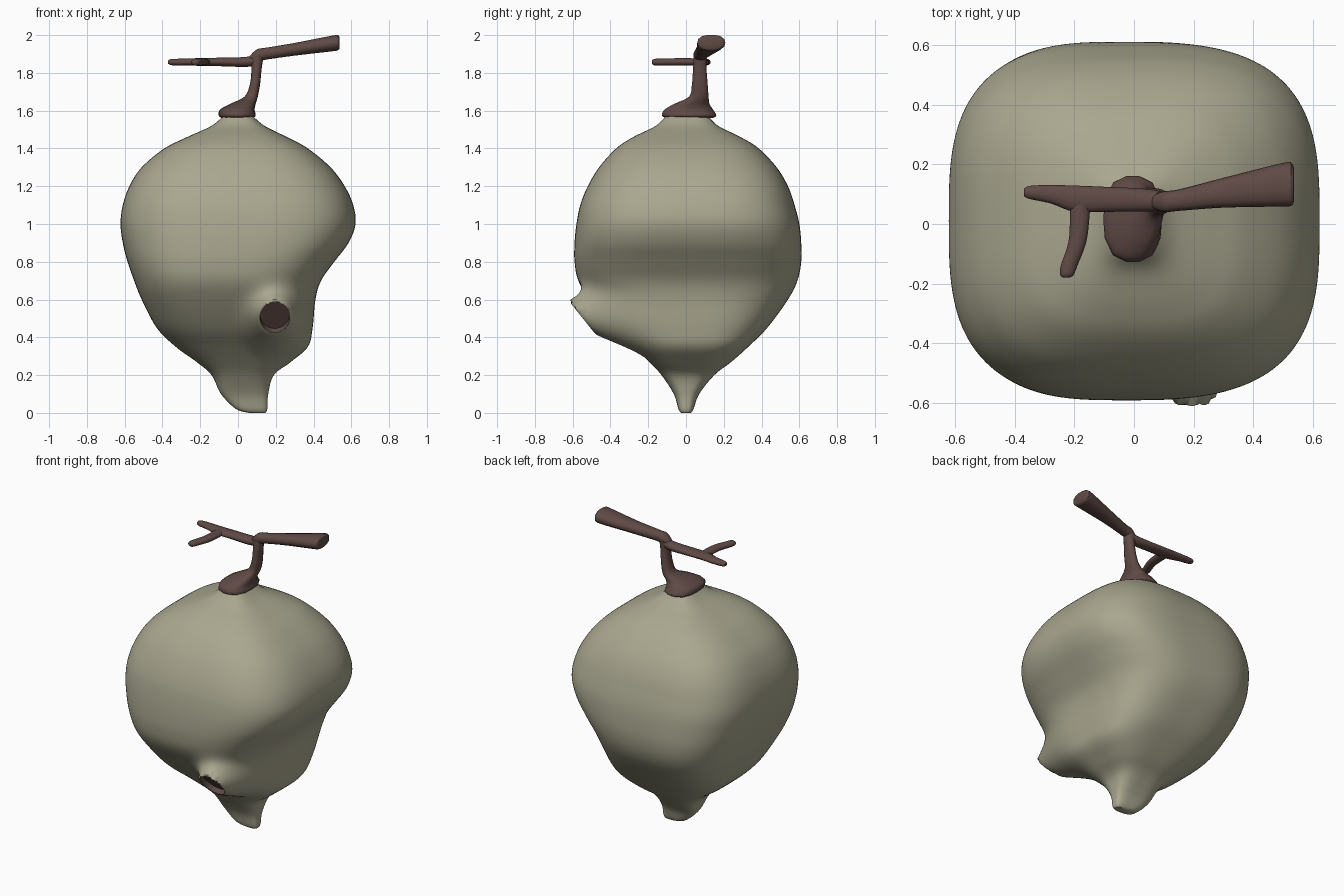
import bpy, bmesh, math
from mathutils import Vector

if "Cube" in bpy.data.objects:
    bpy.data.objects.remove(bpy.data.objects["Cube"])

X, Y, Z = Vector((1, 0, 0)), Vector((0, 1, 0)), Vector((0, 0, 1))


def material(name, rgb):
    m = bpy.data.materials.new(name)
    m.diffuse_color = (*rgb, 1)
    m.use_nodes = True
    m.node_tree.nodes["Principled BSDF"].inputs["Base Color"].default_value = m.diffuse_color
    return m


paper = material("khaki paper", (0.40, 0.385, 0.275))
bark = material("brown bark", (0.115, 0.068, 0.06))


def spline(rows, steps):
    """Catmull-Rom interpolation through rows of numbers."""
    out = []
    for i in range(len(rows) - 1):
        a, b, c, d = (rows[max(i - 1, 0)], rows[i], rows[i + 1],
                      rows[min(i + 2, len(rows) - 1)])
        for k in range(steps):
            t = k / steps
            out.append([q + 0.5 * t * (r - p + t * (2*p - 5*q + 4*r - s + t * (3*(q - r) + s - p)))
                        for p, q, r, s in zip(a, b, c, d)])
    return out + [list(rows[-1])]


def loft(name, rows, u, v, mats, sides=14, power=2.0, steps=4, warp=None):
    """Skin superellipse sections (cx, cy, cz, radius_u, radius_v)."""
    bm = bmesh.new()
    rings = []
    for cx, cy, cz, ru, rv in spline(rows, steps):
        ring = []
        for k in range(sides):
            a = 2 * math.pi * k / sides
            c, s = math.cos(a), math.sin(a)
            r = (abs(c) ** power + abs(s) ** power) ** (-1 / power)
            p = Vector((cx, cy, cz)) + u * (ru * r * c) + v * (rv * r * s)
            ring.append(bm.verts.new(warp(p, cy) if warp else p))
        rings.append(ring)
    for a, b in zip(rings, rings[1:]):
        for k in range(sides):
            j = (k + 1) % sides
            bm.faces.new((a[k], a[j], b[j], b[k]))
    bm.faces.new(rings[0])
    bm.faces.new(rings[-1])
    bmesh.ops.recalc_face_normals(bm, faces=bm.faces)
    me = bpy.data.meshes.new(name)
    bm.to_mesh(me)
    bm.free()
    ob = bpy.data.objects.new(name, me)
    bpy.context.collection.objects.link(ob)
    for m in mats:
        me.materials.append(m)
    return ob


def smooth(ob, angle=50):
    bpy.ops.object.select_all(action='DESELECT')
    ob.select_set(True)
    bpy.context.view_layer.objects.active = ob
    bpy.ops.object.shade_smooth_by_angle(angle=math.radians(angle))


# Nest body outline: z, x min, x max, y min, y max
outline = [
    (0.00, 0.06, 0.145, -0.025, 0.025), (0.02, -0.01, 0.155, -0.04, 0.04),
    (0.10, -0.09, 0.16, -0.065, 0.07), (0.20, -0.14, 0.19, -0.13, 0.15),
    (0.27, -0.22, 0.28, -0.195, 0.24), (0.35, -0.33, 0.37, -0.28, 0.33),
    (0.45, -0.43, 0.395, -0.39, 0.43), (0.60, -0.51, 0.41, -0.51, 0.54),
    (0.70, -0.55, 0.44, -0.57, 0.59), (0.80, -0.585, 0.51, -0.59, 0.61),
    (0.90, -0.61, 0.585, -0.59, 0.61), (1.00, -0.622, 0.622, -0.58, 0.60),
    (1.10, -0.61, 0.61, -0.56, 0.575), (1.20, -0.575, 0.565, -0.52, 0.54),
    (1.30, -0.51, 0.49, -0.46, 0.48), (1.40, -0.39, 0.37, -0.37, 0.385),
    (1.46, -0.27, 0.26, -0.28, 0.29), (1.52, -0.14, 0.14, -0.16, 0.17),
    (1.58, -0.07, 0.07, -0.10, 0.11)]
body_rows = [((a + b) / 2, (c + d) / 2, z, (b - a) / 2, (d - c) / 2)
             for z, a, b, c, d in outline]

# Entrance spout: pull the front surface onto a tilted rim plane
HX, HY, HZ, HR, TILT = 0.195, -0.55, 0.505, 0.09, 0.8


def spout(p, cy):
    dx, dz = p.x - HX, p.z - HZ
    r = math.hypot(dx, dz)
    if p.y < cy and r < HR + 0.16:
        rim_dz = dz * min(1, HR / max(r, 1e-6))
        w = (1 - max(0, r - HR) / 0.16) ** 2.5
        p.y += w * (HY - TILT * rim_dz - p.y)
    return p


nest = loft("nest_body", body_rows, X, Y, [paper, bark], 240, 3.1, 6, spout)

# Entrance hole, cut with a brown inside
n = Vector((0, -1, -TILT)).normalized()
c = Vector((HX, HY, HZ))
cut_rows = [(*(c + n * d), 0.079, 0.102) for d in (0.1, -0.035)]
cutter = loft("hole_cutter", cut_rows, X, Vector((0, -TILT, 1)).normalized(),
              [paper, bark], 40, 2, 1)
cutter.hide_render = True
for f in cutter.data.polygons:
    f.material_index = 1
mod = nest.modifiers.new("entrance", 'BOOLEAN')
mod.operation, mod.solver, mod.object = 'DIFFERENCE', 'EXACT', cutter
bpy.context.view_layer.objects.active = nest
bpy.ops.object.modifier_apply(modifier=mod.name)
bpy.data.objects.remove(cutter)
smooth(nest)

# Foot that grips the nest, rising into the stem
smooth(loft("stem_foot", [
    (-0.004, 0.017, 1.562, 0.085, 0.13), (-0.004, 0.017, 1.575, 0.098, 0.145),
    (-0.004, 0.015, 1.605, 0.092, 0.13), (0.025, 0.03, 1.635, 0.068, 0.095),
    (0.07, 0.068, 1.675, 0.035, 0.052), (0.09, 0.073, 1.74, 0.027, 0.042),
    (0.098, 0.073, 1.82, 0.027, 0.036), (0.10, 0.075, 1.885, 0.035, 0.034)],
    X, Y, [bark], power=2.6))

# Thick broken branch to the right
smooth(loft("thick_branch", [
    (0.06, 0.075, 1.868, 0.02, 0.02), (0.10, 0.075, 1.892, 0.035, 0.033),
    (0.15, 0.08, 1.902, 0.036, 0.032), (0.30, 0.105, 1.925, 0.05, 0.034),
    (0.50, 0.132, 1.956, 0.073, 0.042), (0.53, 0.132, 1.96, 0.07, 0.04),
    (0.537, 0.132, 1.96, 0.055, 0.03)], Y, Z, [bark], power=2.4))

# Thin branch to the left
smooth(loft("thin_branch", [
    (0.11, 0.075, 1.87, 0.03, 0.03), (0.04, 0.08, 1.858, 0.038, 0.027),
    (-0.10, 0.083, 1.858, 0.042, 0.023), (-0.20, 0.085, 1.858, 0.044, 0.021),
    (-0.28, 0.1, 1.857, 0.031, 0.019), (-0.35, 0.106, 1.857, 0.022, 0.017),
    (-0.37, 0.106, 1.857, 0.012, 0.009)], Y, Z, [bark]))

# Side twig forking to the front
smooth(loft("side_twig", [
    (-0.18, 0.09, 1.858, 0.035, 0.019), (-0.182, 0.03, 1.858, 0.033, 0.02),
    (-0.19, -0.06, 1.858, 0.03, 0.02), (-0.218, -0.14, 1.857, 0.028, 0.019),
    (-0.225, -0.17, 1.857, 0.023, 0.017), (-0.227, -0.18, 1.857, 0.012, 0.009)],
    X, Z, [bark]))
